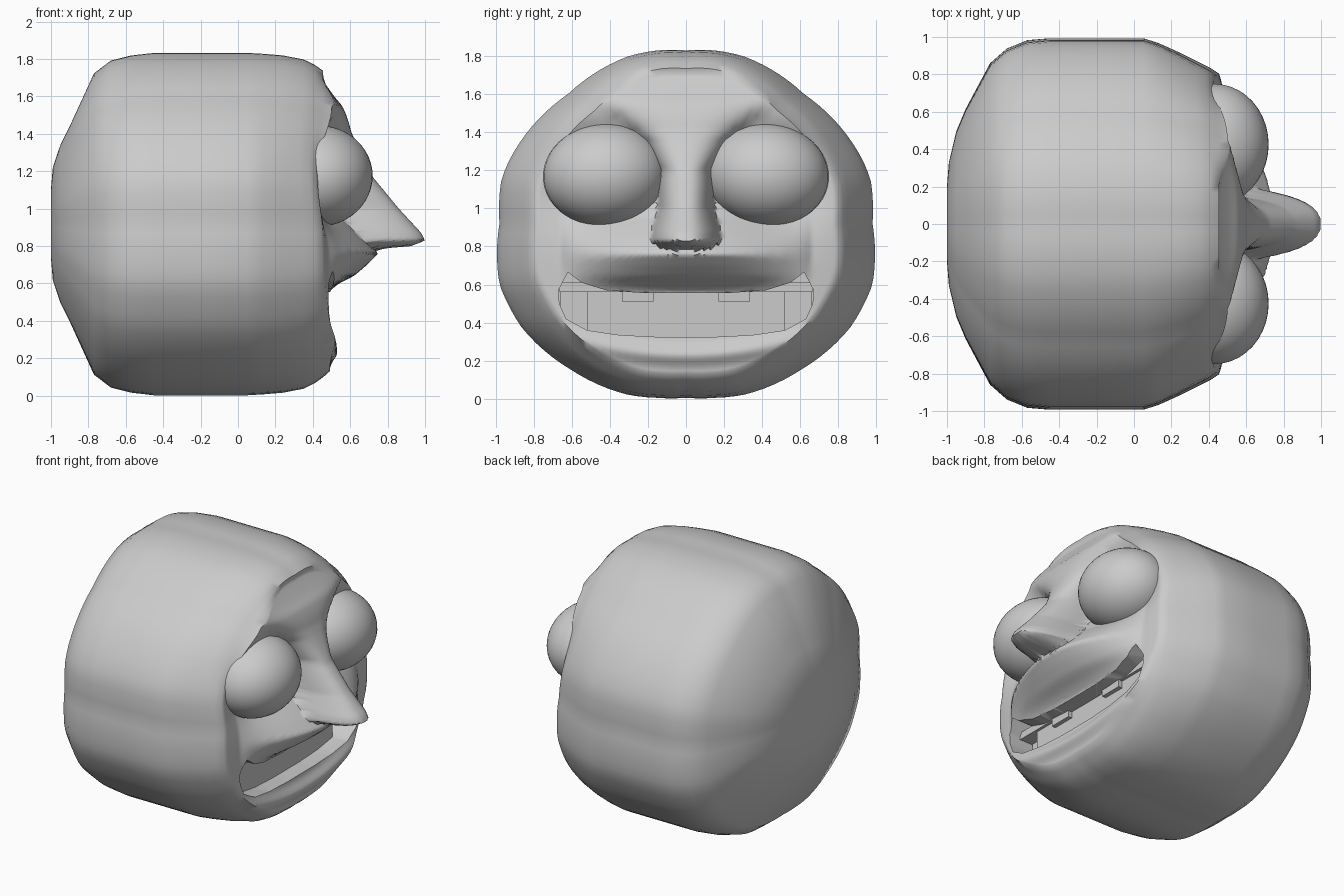
import bpy, bmesh
from math import pi, sin, cos, atan2, hypot, exp

if "Cube" in bpy.data.objects:
    bpy.data.objects.remove(bpy.data.objects["Cube"])

ZC = 0.92  # height of the head's axis


def lerp(table, t):
    """Piecewise linear lookup in a sorted list of (t, value)."""
    if t <= table[0][0]:
        return table[0][1]
    for (a, va), (b, vb) in zip(table, table[1:]):
        if t <= b:
            return va + (vb - va) * (t - a) / (b - a)
    return table[-1][1]


def make_object(name, bm, smooth=None):
    bmesh.ops.recalc_face_normals(bm, faces=bm.faces)
    me = bpy.data.meshes.new(name)
    bm.to_mesh(me)
    bm.free()
    ob = bpy.data.objects.new(name, me)
    bpy.context.collection.objects.link(ob)
    if smooth:
        bpy.ops.object.select_all(action='DESELECT')
        ob.select_set(True)
        bpy.context.view_layer.objects.active = ob
        bpy.ops.object.shade_smooth_by_angle(angle=smooth)
    return ob


def prism(name, outline, x0, x1):
    """Extrude a (y, z) outline along x."""
    bm = bmesh.new()
    f = bm.faces.new([bm.verts.new((x0, y, z)) for y, z in outline])
    g = bmesh.ops.extrude_face_region(bm, geom=[f])
    for v in g['geom']:
        if isinstance(v, bmesh.types.BMVert):
            v.co.x = x1
    return make_object(name, bm)


def box(name, x0, x1, y0, y1, z0, z1):
    return prism(name, [(y0, z0), (y1, z0), (y1, z1), (y0, z1)], x0, x1)


# Head cross-section (half outline, top to bottom) as radius over angle
half = [(0, 1.83), (.15, 1.83), (.30, 1.80), (.62, 1.60), (.93, 1.25), (.97, 1.15),
        (.98, .92), (.98, .60), (.86, .37), (.60, .15), (.30, .02), (.15, .005), (0, .005)]
section = [(atan2(y, z - ZC), hypot(y, z - ZC)) for y, z in half]

# Centre-line heights of nose and upper lip, and nose half width, over z
nose_h = [(.765, 0), (.80, .44), (.83, .51), (.87, .49), (1.0, .37), (1.17, .23),
          (1.42, .10), (1.60, .03), (1.7, 0)]
nose_w = [(.78, .13), (.83, .20), (.88, .19), (1.0, .15), (1.2, .14), (1.35, .22), (1.6, .5)]
lip_h = [(.56, 0), (.60, .05), (.64, .13), (.70, .20), (.76, .26), (.84, .19), (.95, .08), (1.08, 0)]


def socket(y, z):
    return .13 * exp(-((abs(y) - .48) / .26) ** 2 - ((z - 1.15) / .23) ** 2)


def face_x(y, z):
    """Depth of the face surface."""
    a = abs(y)
    base = .49 - .35 * max(0, a - .6) ** 1.5 - .3 * max(0, z - 1.55)
    base += .02 * exp(-((z - 1.5) / .12) ** 2)
    base += .04 * exp(-((z - .23 - .25 * y * y) / .05) ** 2) * max(0, 1 - (a / .75) ** 4)
    w = lerp(nose_w, z)
    nose = lerp(nose_h, z) * max(0, 1 - (a / w) ** 2.5) ** .6
    lip = lerp(lip_h, z) * max(0, 1 - (a / .66) ** 2)
    return base + max(nose, lip, 0) - socket(y, z) * (1 - exp(-(a / .15) ** 2))


# Head: rings lofted from the back to the rim of the face, then inward over the face
N, FACE = 112, 52
rings = [(-1.0, .2, .2), (-.99, .33, .33), (-.95, .5, .46), (-.90, .62, .57), (-.77, .865, .88),
         (-.68, .945, .955), (-.57, .99, .985), (-.45, 1, 1), (-.2, 1, 1), (.05, 1, 1),
         (.13, .975, .995), (.24, .925, .985), (.35, .87, .962), (.41, .84, .93), (.455, .81, .895)]
rings += [(None, .79 * (1 - i / FACE), .86 * (1 - i / FACE)) for i in range(FACE)]
bm = bmesh.new()
loops = []
for x, sy, sz in rings:
    loop = []
    for k in range(N):
        t = 2 * pi * k / N
        r = lerp(section, min(t, 2 * pi - t))
        y, z = r * sin(t) * sy, ZC + r * cos(t) * sz
        if x is None:
            px = face_x(y, z)
        else:
            px = x - (socket(y, z) if x > .2 else 0)
        loop.append(bm.verts.new((px, y, z)))
    loops.append(loop)
for a, b in zip(loops, loops[1:]):
    for k in range(N):
        bm.faces.new((a[k], a[(k + 1) % N], b[(k + 1) % N], b[k]))
bm.faces.new(loops[0])
tip = bm.verts.new((face_x(0, ZC), 0, ZC))
for k in range(N):
    bm.faces.new((loops[-1][k], loops[-1][(k + 1) % N], tip))
head = make_object("head", bm)

# Mouth cavity
right = [(.15, .325), (.35, .335), (.52, .36), (.63, .42), (.665, .50), (.67, .57),
         (.62, .665), (.55, .61), (.42, .57), (.22, .555)]
cutter = prism("mouth_cutter", right + [(-y, z) for y, z in reversed(right)], .15, 1.2)
cutter.hide_render = True
mod = head.modifiers.new("mouth", 'BOOLEAN')
mod.operation = 'DIFFERENCE'
mod.solver = 'EXACT'
mod.object = cutter
bpy.ops.object.select_all(action='DESELECT')
bpy.context.view_layer.objects.active = head
head.select_set(True)
bpy.ops.object.modifier_apply(modifier="mouth")
bpy.data.objects.remove(cutter)
bpy.ops.object.shade_smooth_by_angle(angle=.9)

# Teeth
box("lower_teeth", .18, .38, -.52, .52, .31, .57)
box("upper_gum", .18, .40, -.665, .665, .56, .61)
for s in (-1, 1):
    box("upper_tooth", .36, .41, s * .17, s * .335, .51, .60)
    box("side_teeth", .18, .30, s * .52, s * .66, .36, .57)

# Eyes
for s in (-1, 1):
    bpy.ops.mesh.primitive_uv_sphere_add(segments=40, ring_count=24, location=(.43, s * .425, 1.175))
    eye = bpy.context.object
    eye.name = "eye"
    eye.scale = (.29, .325, .27)
    eye.rotation_euler = (s * -.08, 0, 0)
    bpy.ops.object.shade_smooth()
